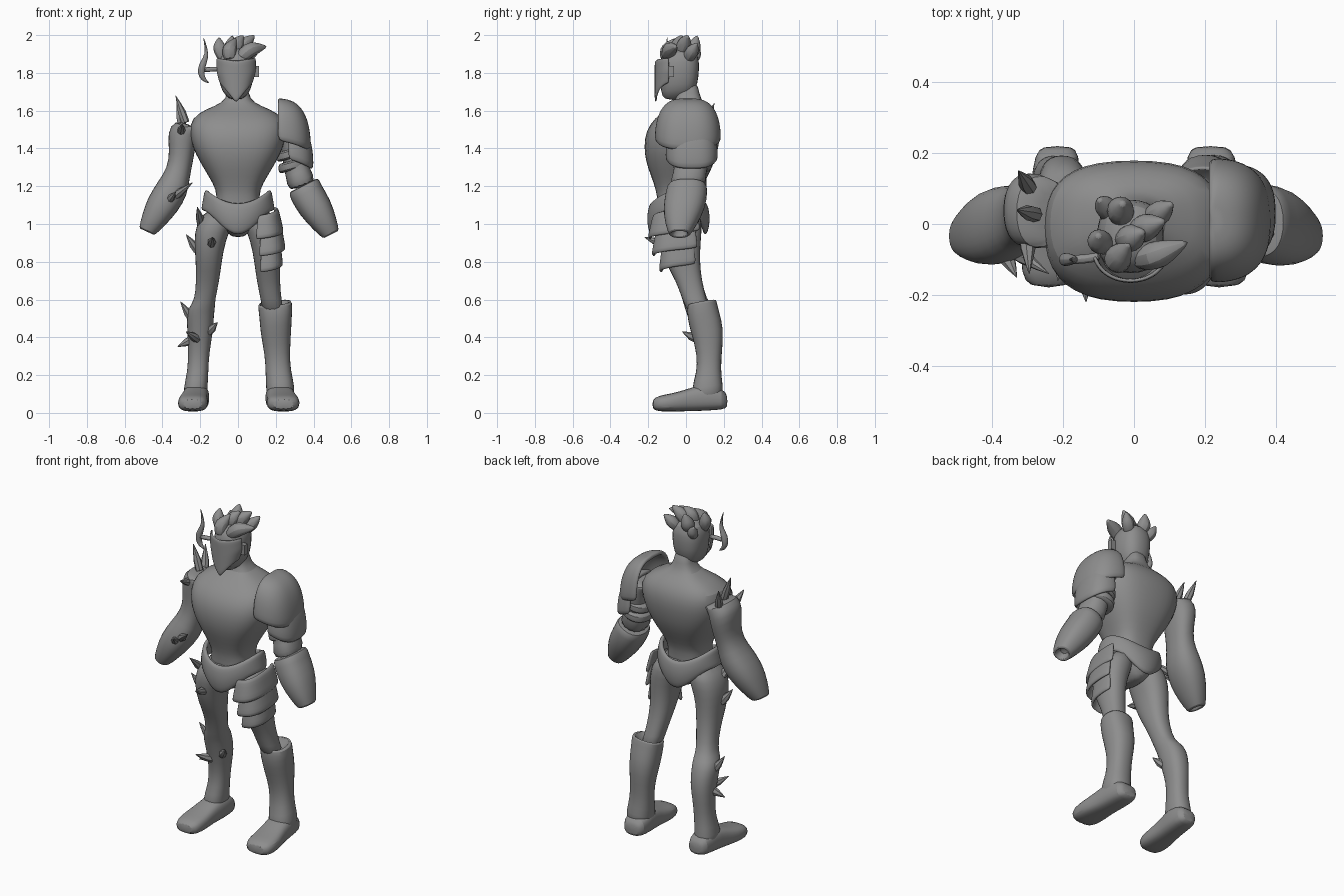
import bpy, bmesh
from math import sin, cos, pi, radians, copysign
from mathutils import Vector, Matrix

cube = bpy.data.objects.get("Cube")
if cube:
    bpy.data.objects.remove(cube)

grey = bpy.data.materials.new("plain grey")
grey.use_nodes = True
grey.diffuse_color = (0.27, 0.27, 0.27, 1)
grey.node_tree.nodes["Principled BSDF"].inputs["Base Color"].default_value = (0.27, 0.27, 0.27, 1)


def finish(bm, name, subdiv=1, thick=0):
    bmesh.ops.recalc_face_normals(bm, faces=bm.faces)
    mesh = bpy.data.meshes.new(name)
    bm.to_mesh(mesh)
    bm.free()
    mesh.materials.append(grey)
    ob = bpy.data.objects.new(name, mesh)
    bpy.context.collection.objects.link(ob)
    if thick:
        mod = ob.modifiers.new("thickness", "SOLIDIFY")
        mod.thickness, mod.offset = thick, 0
    if subdiv:
        mod = ob.modifiers.new("smooth", "SUBSURF")
        mod.levels = mod.render_levels = subdiv
    bpy.context.view_layer.objects.active = ob
    ob.select_set(True)
    bpy.ops.object.shade_smooth_by_angle(angle=radians(40))
    ob.select_set(False)
    return ob


def power(v, e):
    return copysign(abs(v) ** e, v)


def skin(bm, rows, closed=True):
    n = len(rows[0])
    for a, b in zip(rows, rows[1:]):
        for i in range(n if closed else n - 1):
            j = (i + 1) % n
            bm.faces.new((a[i], a[j], b[j], b[i]))


def loft(name, rings, rot=(0, 0), n=14, e=0.85, mirror=1):
    """Closed body from rings (x, y, z, rx, ry), tilted by rot about x and y."""
    bm = bmesh.new()
    turn = Matrix.Rotation(radians(rot[1]), 3, "Y") @ Matrix.Rotation(radians(rot[0]), 3, "X")
    rows = []
    for x, y, z, rx, ry in rings:
        row = []
        for i in range(n):
            a = 2 * pi * i / n
            p = Vector((x, y, z)) + turn @ Vector((rx * power(cos(a), e), ry * power(sin(a), e), 0))
            p.x *= mirror
            row.append(bm.verts.new(p))
        rows.append(row)
    skin(bm, rows)
    bm.faces.new(rows[0])
    bm.faces.new(rows[-1])
    return finish(bm, name)


def sheet(name, f, nu=16, nv=6, thick=0.02, closed=False, subdiv=1):
    """Thick shell over f(u, v) with u and v from 0 to 1."""
    bm = bmesh.new()
    count = nu if closed else nu + 1
    rows = [[bm.verts.new(f(i / nu, j / nv)) for i in range(count)] for j in range(nv + 1)]
    skin(bm, rows, closed)
    bmesh.ops.remove_doubles(bm, verts=bm.verts, dist=0.0005)
    return finish(bm, name, subdiv, thick)


def tube(name, path, radii, n=8, subdiv=1):
    """Tapered body that follows a path."""
    bm = bmesh.new()
    pts = [Vector(p) for p in path]
    rows = []
    for k, p in enumerate(pts):
        t = pts[min(k + 1, len(pts) - 1)] - pts[max(k - 1, 0)]
        q = Vector((0, 0, 1)).rotation_difference(t)
        rows.append([bm.verts.new(p + q @ Vector((cos(2 * pi * i / n), sin(2 * pi * i / n), 0)) * radii[k])
                     for i in range(n)])
    skin(bm, rows)
    bm.faces.new(rows[0])
    bm.faces.new(rows[-1])
    return finish(bm, name, subdiv)


def spike(name, base, tip, r=0.022):
    a, b = Vector(base), Vector(tip)
    d = b - a
    tube(name, [a - d * 0.3, a + d * 0.2, a + d * 0.65, b], [r, r, r * 0.5, 0.001], 7, 0)


# Torso with neck
loft("torso", [(0, -.04, 1.02, .13, .12), (0, -.04, 1.12, .115, .11), (0, -.04, 1.18, .115, .12),
               (0, -.035, 1.25, .155, .15), (0, -.03, 1.33, .205, .185), (0, -.025, 1.41, .245, .2),
               (0, -.015, 1.49, .26, .2), (0, 0, 1.56, .25, .17), (0, .015, 1.61, .17, .115),
               (0, .015, 1.64, .08, .075), (0, .01, 1.69, .055, .06), (0, 0, 1.76, .05, .06)], n=20, e=.75)
loft("pelvis", [(0, -.04, 1.13, .13, .12), (0, -.04, 1.06, .17, .135),
                (0, -.04, 1.0, .13, .12), (0, -.03, .95, .05, .1), (0, -.03, .93, .03, .06)])


def belt(u, v):
    a = 2 * pi * u
    mid = abs(sin(a)) ** 2
    top, low = 1.18 - .07 * mid, 1.07 - .13 * mid ** 2
    return (cos(a) * (.165 + .02 * v), -.04 + sin(a) * (.14 + .015 * sin(pi * v)), top + (low - top) * v)


sheet("belt", belt, 28, 4, .025, True)

# Legs, bare on the right and booted on the left
thigh = [(.1, -.03, 1.08, .07, .1), (.125, -.035, 1.0, .1, .125), (.15, -.035, .91, .085, .115),
         (.155, -.02, .8, .07, .095), (.16, .015, .7, .063, .07), (.175, .045, .6, .055, .065)]
calf = [(.2, .09, .52, .074, .085), (.2, .115, .43, .07, .085), (.208, .125, .32, .057, .066),
        (.212, .12, .22, .056, .063), (.225, .11, .13, .066, .085), (.228, .12, .05, .06, .08)]
loft("right_leg", thigh + [(.19, .07, .56, .07, .08)] + calf, mirror=-1)
loft("left_thigh", thigh + [(.19, .07, .52, .06, .06)])
loft("left_boot", [(.19, .085, .54, .05, .05), (.193, .085, .59, .08, .075), (.196, .085, .58, .095, .08)]
     + [(x, y, z, rx * 1.2, ry * 1.04) for x, y, z, rx, ry in calf], rot=(10, -6))
for side, m, s in (("right", -1, 1), ("left", 1, 1.1)):
    loft(side + "_foot", [(.215, .22, .06, .04 * s, .03), (.217, .2, .072, .064 * s, .055),
                          (.22, .11, .085, .072 * s, .075), (.23, .02, .07, .07 * s, .062),
                          (.238, -.06, .056, .082 * s, .05), (.24, -.14, .05, .08 * s, .044),
                          (.24, -.18, .045, .055 * s, .028)], rot=(90, 0), e=.7, mirror=m)

# Arms with hollow wrists
upper = [(.2, .02, 1.5, .07, .09), (.27, .035, 1.52, .075, .105), (.3, .04, 1.45, .085, .11),
         (.3, .035, 1.36, .07, .095), (.315, .02, 1.27, .066, .085)]
fore = [(.345, .005, 1.19, .088, .11), (.4, -.01, 1.1, .09, .112),
        (.447, -.025, 1.02, .068, .085), (.485, -.035, .955, .047, .055),
        (.483, -.035, .96, .032, .04), (.46, -.03, 1.0, .025, .032)]
loft("right_arm", upper + fore, rot=(0, -25), mirror=-1)
loft("left_upper_arm", upper + fore[:1], rot=(0, -20))
loft("left_gauntlet", [(.34, .005, 1.2, .05, .07), (.348, .005, 1.21, .09, .105)]
     + [(x + .01, y, z - .015, rx * 1.04, ry * 1.03) for x, y, z, rx, ry in fore], rot=(0, -27))
for k in range(2):
    loft("arm_band", [(.285 + .01 * k, .035, z - .06 * k, r, r + .02)
                      for z, r in ((1.4, .075), (1.395, .088), (1.35, .085), (1.345, .07))], rot=(0, -15))


# Shoulder armour as quarter domes
def dome(cx, cy, cz, rx, ry, rz):
    def f(u, v):
        a, h = pi * (u - .5), pi / 2 * v
        return (cx + rx * power(cos(a), .75) * power(cos(h), .6),
                cy + ry * power(sin(a), .75) * power(cos(h), .6),
                cz + rz * power(sin(h), .85) - .05 * cos(a) * (1 - v) + .03)
    return f


sheet("shoulder_guard", dome(.21, .01, 1.41, .165, .165, .215), 16, 8, .025)
sheet("upper_arm_guard", dome(.265, .03, 1.31, .125, .13, .2), 14, 7, .022)


# Overlapping thigh plates, around the front and outside
def plate(cx, cy, top, low, r0, r1, ry):
    def f(u, v):
        a = radians(-110 + 150 * u)
        r = r0 + (r1 - r0) * v
        return (cx + r * power(cos(a), .8), cy + (ry + r - r0) * power(sin(a), .8),
                top + (low - top) * v + .05 * (u - .5))
    return f


for name, spec in (("lower", (.15, -.025, .89, .765, .065, .08, .095)),
                   ("middle", (.15, -.035, .98, .85, .07, .095, .115)),
                   ("upper", (.135, -.035, 1.07, .94, .07, .1, .13))):
    sheet(name + "_thigh_plate", plate(*spec), 12, 3, .02)

# Head, face mask and ear block
loft("head", [(-.01, -.07, 1.655, .03, .05), (-.01, -.04, 1.7, .08, .095), (-.01, -.035, 1.78, .096, .105),
              (-.01, -.035, 1.86, .098, .108), (-.01, -.03, 1.91, .08, .09), (-.01, -.03, 1.935, .03, .04)], e=.8)


def mask(u, v):
    a = radians(-165 + 150 * u)
    c = abs(cos(a))
    top, low = 1.865 + .015 * c, 1.64 + .11 * c
    taper = 1 - .35 * max(0, v - .5)
    return (-.01 + .105 * cos(a) * taper, -.055 + .105 * power(sin(a), .8), top + (low - top) * v)


sheet("face_mask", mask, 16, 6, .012)
bm = bmesh.new()
bmesh.ops.create_cube(bm, size=1, matrix=Matrix.Translation((.095, -.078, 1.807)) @ Matrix.Diagonal((.03, .03, .06, 1)))
finish(bm, "ear_block", 0)

# Hair clumps: root, middle, tip, width
clumps = [((-.07, -.06, 1.86), (-.1, -.05, 1.93), (-.1, -.03, 1.99), .04),
          ((-.04, -.11, 1.86), (-.05, -.1, 1.92), (-.01, -.05, 1.985), .045),
          ((0, -.1, 1.87), (.06, -.09, 1.925), (.155, -.05, 1.94), .046),
          ((.0, -.03, 1.88), (.03, -.01, 1.95), (.09, .01, 2.0), .045),
          ((.03, 0, 1.86), (.07, .03, 1.91), (.11, .06, 1.96), .04),
          ((-.03, .01, 1.88), (-.04, .04, 1.93), (-.03, .06, 2.0), .045),
          ((-.06, .01, 1.85), (-.08, .05, 1.89), (-.1, .07, 1.94), .035),
          ((-.03, -.05, 1.88), (-.01, -.04, 1.95), (.03, -.02, 2.0), .045)]
for a, b, c, r in clumps:
    mid = (Vector(b) * 2 + Vector(c)) / 3
    tube("hair_clump", [a, b, mid, c], [r * .8, r, r * .85, .004])

# Curved side horn and its stem
horn = [(-.152, 1.745), (-.185, 1.765), (-.197, 1.8), (-.19, 1.84), (-.17, 1.88), (-.165, 1.92), (-.185, 1.995)]
tube("side_horn", [(x, -.1, z) for x, z in horn], [.002, .014, .021, .021, .014, .009, .001])
tube("horn_stem", [(-.19, -.1, 1.815), (-.14, -.1, 1.82), (-.09, -.09, 1.82)], [.016, .013, .016])

# Thorns on the right limbs
thorns = [("shoulder_thorn", (-.29, .03, 1.57), (-.33, .04, 1.68)),
          ("shoulder_thorn", (-.3, .11, 1.54), (-.325, .15, 1.64)),
          ("shoulder_thorn", (-.3, -.05, 1.49), (-.295, -.14, 1.53)),
          ("forearm_thorn", (-.33, -.08, 1.15), (-.24, -.14, 1.22)),
          ("forearm_thorn", (-.36, -.09, 1.13), (-.33, -.15, 1.17)),
          ("thigh_thorn", (-.2, -.09, 1.02), (-.215, -.16, 1.09)),
          ("thigh_thorn", (-.23, -.04, .88), (-.275, -.06, .945)),
          ("thigh_thorn", (-.14, -.14, .9), (-.135, -.22, .93)),
          ("shin_thorn", (-.26, .08, .52), (-.305, .06, .59)),
          ("shin_thorn", (-.145, .06, .44), (-.108, .03, .48)),
          ("shin_thorn", (-.23, .04, .4), (-.275, -.02, .43)),
          ("shin_thorn", (-.26, .1, .38), (-.32, .08, .35))]
for name, base, tip in thorns:
    spike(name, base, tip)
